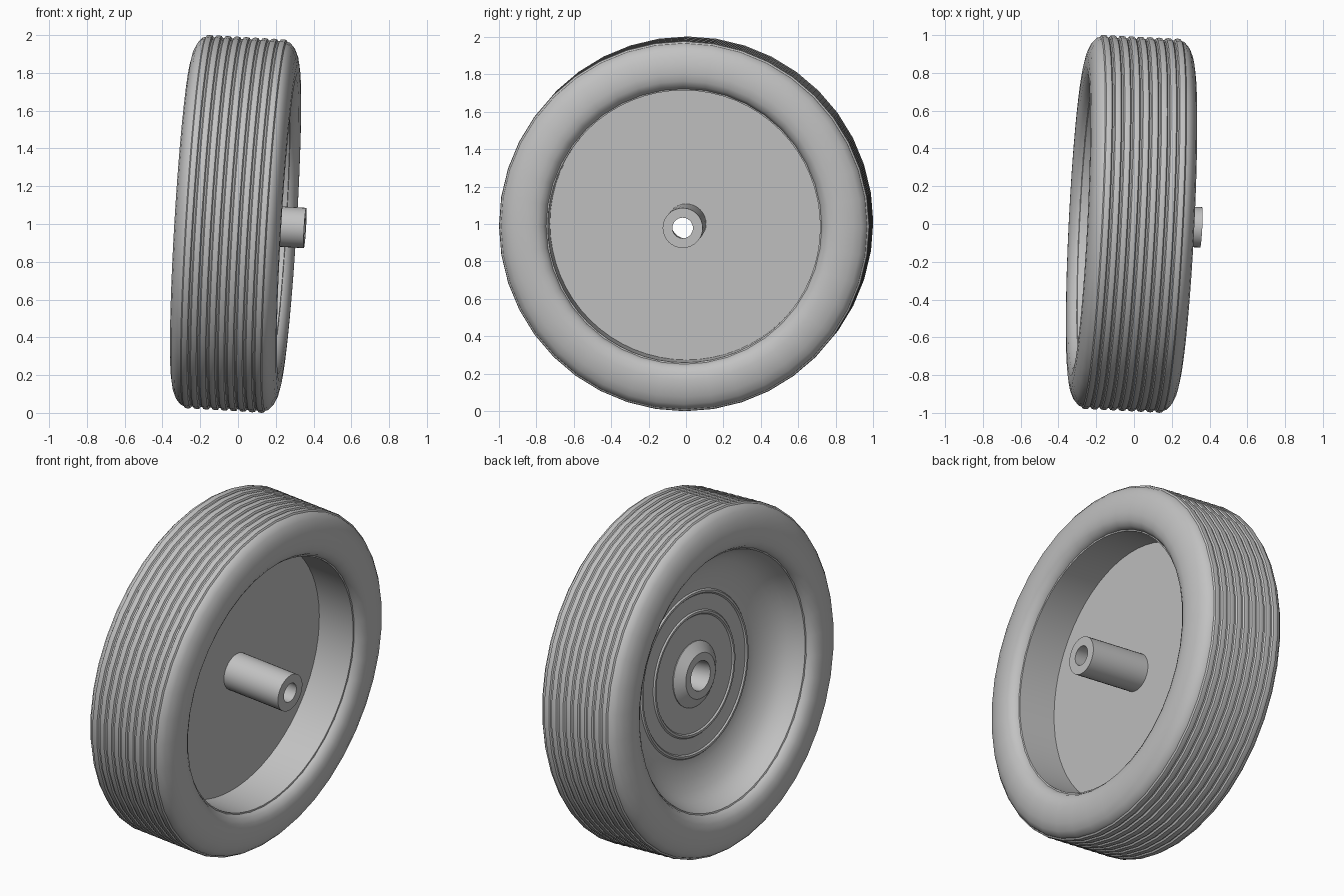
import bpy, bmesh, math
from mathutils import Vector

cube = bpy.data.objects.get("Cube")
if cube:
    bpy.data.objects.remove(cube, do_unlink=True)

grey = bpy.data.materials.new("mid_grey")
grey.use_nodes = True
colour = (0.54, 0.54, 0.54, 1)
grey.diffuse_color = colour
grey.node_tree.nodes["Principled BSDF"].inputs["Base Color"].default_value = colour

# The axle leans slightly forward and down
TILT = Vector((1, 0, 0)).rotation_difference(Vector((1, -0.05, -0.06)))


def lathe(name, profile, sides):
    """Spin a closed profile of (along axle, radius) points around the axle."""
    bm = bmesh.new()
    rings = []
    for i in range(sides):
        a = 2 * math.pi * i / sides
        rings.append([bm.verts.new((t, r * math.cos(a), r * math.sin(a))) for t, r in profile])
    n = len(profile)
    for i in range(sides):
        a, b = rings[i], rings[(i + 1) % sides]
        for j in range(n):
            k = (j + 1) % n
            bm.faces.new((a[j], a[k], b[k], b[j]))
    bmesh.ops.recalc_face_normals(bm, faces=bm.faces)
    mesh = bpy.data.meshes.new(name)
    bm.to_mesh(mesh)
    bm.free()
    mesh.materials.append(grey)
    obj = bpy.data.objects.new(name, mesh)
    bpy.context.collection.objects.link(obj)
    obj.rotation_mode = 'QUATERNION'
    obj.rotation_quaternion = TILT
    obj.location = (0, 0, 1)
    bpy.ops.object.select_all(action='DESELECT')
    obj.select_set(True)
    bpy.context.view_layer.objects.active = obj
    bpy.ops.object.shade_smooth_by_angle(angle=math.radians(35))
    return obj


# Tyre: rounded sidewalls either side of a ribbed tread
RADIUS, HALF, MID, RIBS = 0.991, 0.22, -0.013, 9
sidewall = [(0.23, 0.735), (0.258, 0.752), (0.275, 0.78), (0.283, 0.82),
            (0.281, 0.865), (0.272, 0.91), (0.254, 0.95), (0.232, 0.974)]
tyre = [(MID - t, r) for t, r in sidewall]
pitch = 2 * HALF / RIBS
for i in range(RIBS):
    start = MID - HALF + i * pitch
    for f, drop in ((0.08, 0.012), (0.2, 0.003), (0.5, 0), (0.8, 0.003), (0.92, 0.012)):
        tyre.append((start + f * pitch, RADIUS - drop))
tyre += [(MID + t, r) for t, r in reversed(sidewall)]
lathe("tyre", tyre, 40)

# Rim: flat recessed face on one side, smooth dish on the other
FACE, DISH = -0.013, -0.055
lathe("rim", [(FACE, 0.095), (FACE, 0.728), (0.218, 0.728), (0.222, 0.745),
              (-0.25, 0.745), (-0.244, 0.729), (-0.2, 0.712), (-0.15, 0.685),
              (-0.108, 0.64), (-0.077, 0.58), (-0.06, 0.52), (DISH, 0.48),
              (DISH, 0.095)], 64)

# Raised rings on the dished side
for name, r in (("outer_ring", 0.46), ("inner_ring", 0.345)):
    lathe(name, [(DISH + 0.01, r - 0.013), (DISH, r - 0.013), (DISH - 0.008, r - 0.006),
                 (DISH - 0.008, r + 0.006), (DISH, r + 0.013), (DISH + 0.01, r + 0.013)], 64)

# Hollow hub tube with a chamfered boss at the dished end
lathe("hub", [(0.356, 0.055), (0.356, 0.107), (-0.045, 0.107), (-0.045, 0.187),
              (-0.06, 0.187), (-0.1, 0.13), (-0.1, 0.085)], 32)
